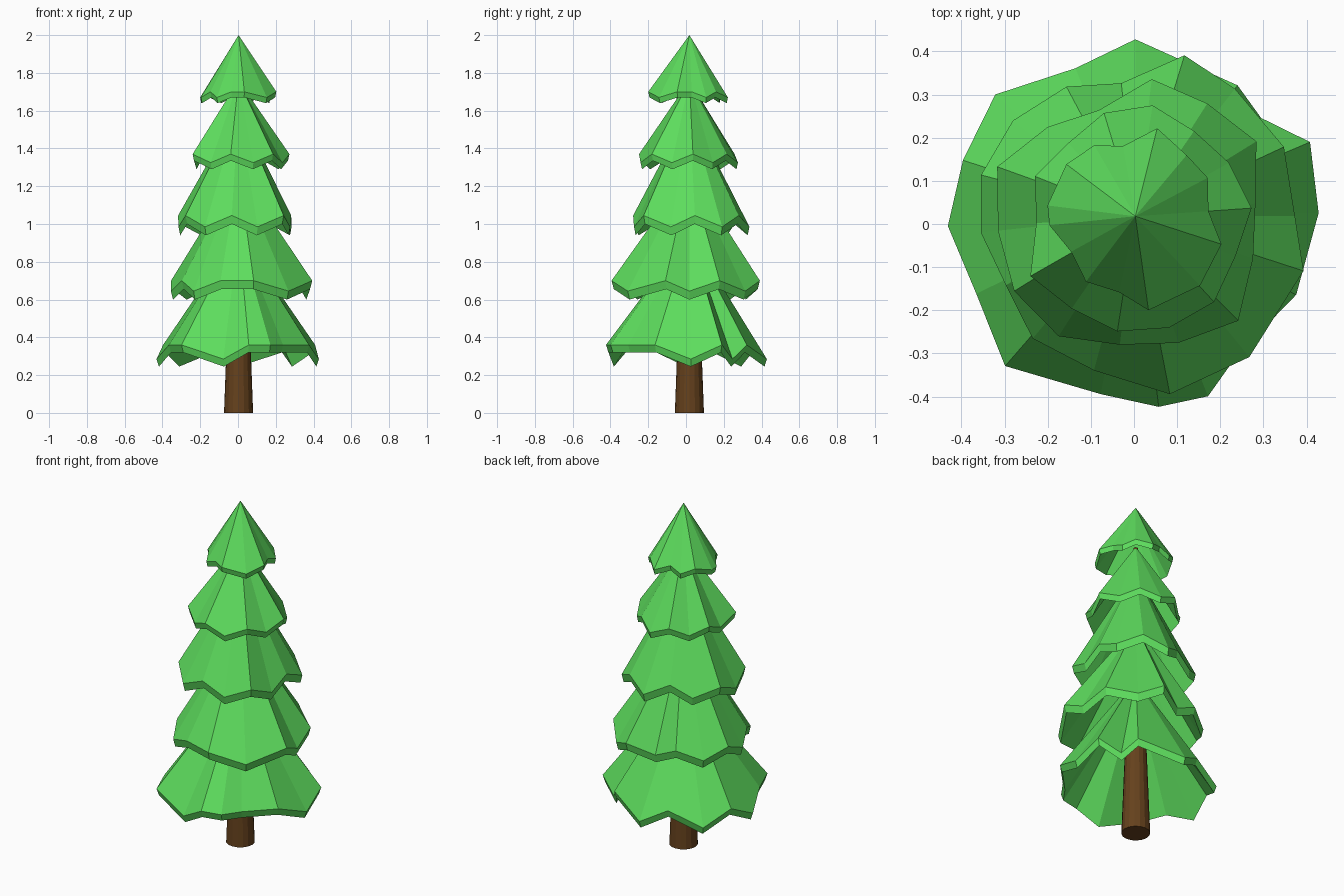
import bpy, bmesh, math

if "Cube" in bpy.data.objects:
    bpy.data.objects.remove(bpy.data.objects["Cube"])

CX, CY = 0.003, 0.018   # axis of the tree


def material(name, rgb):
    m = bpy.data.materials.new(name)
    m.diffuse_color = (*rgb, 1)
    m.use_nodes = True
    m.node_tree.nodes["Principled BSDF"].inputs["Base Color"].default_value = m.diffuse_color
    return m


green = material("needles", (0.11, 0.72, 0.11))
brown = material("bark", (0.13, 0.053, 0.012))


def add_object(name, bm, mat):
    bmesh.ops.recalc_face_normals(bm, faces=bm.faces)
    me = bpy.data.meshes.new(name)
    bm.to_mesh(me)
    bm.free()
    me.materials.append(mat)
    ob = bpy.data.objects.new(name, me)
    bpy.context.collection.objects.link(ob)
    return ob


def even(phase, n=14):
    return [phase + 360 * i / n for i in range(n)]


def tier(name, apex, high, low, lip, angles, hem, radii):
    """Hollow cone with a zigzag hem (L = drooping point, H = notch) and a thick lip."""
    bm = bmesh.new()
    outer, inner = [], []
    for a, h, r in zip(angles, hem, radii):
        z = low if h == "L" else high
        c, s = math.cos(math.radians(a)), math.sin(math.radians(a))
        r /= 100
        outer.append(bm.verts.new((CX + r * c, CY + r * s, z)))
        r *= 0.97
        inner.append(bm.verts.new((CX + r * c, CY + r * s, z - lip)))
    top = bm.verts.new((CX, CY, apex))
    under = bm.verts.new((CX, CY, apex - lip * 1.5))
    n = len(outer)
    for i in range(n):
        j = (i + 1) % n
        bm.faces.new((outer[i], outer[j], top))
        bm.faces.new((outer[i], inner[i], inner[j], outer[j]))
        bm.faces.new((inner[j], inner[i], under))
    return add_object(name, bm, green)


# Foliage tiers, bottom to top: hem radii in hundredths, counter-clockwise from +x
tier("foliage_tier_1", 0.95, 0.36, 0.285, 0.04,
     (1, 23, 38, 52, 90, 112, 139, 162, 183, 206, 229, 259, 277, 292, 306, 334),
     "LHLHLHLHLHHLHHHH",
     (42.5, 44, 37, 38.5, 41, 37, 43, 42, 43.5, 41, 46, 42, 44.5, 45, 40, 41.5))
tier("foliage_tier_2", 1.28, 0.70, 0.645, 0.045,
     (0, 25, 52, 73, 96, 118, 142, 165, 186, 208, 230, 255, 281, 309, 342), "LHLHLHLHLHLHHLH",
     (37, 38, 37.5, 39, 31, 34, 36, 37, 36, 34, 37, 37, 42, 42, 41))
tier("foliage_tier_3", 1.61, 1.045, 0.985, 0.045, even(6), "HL" * 7,
     (28, 33, 31, 32, 26, 29, 34, 32, 33, 33, 30, 31, 34, 29))
tier("foliage_tier_4", 1.76, 1.37, 1.325, 0.035, even(4), "HL" * 7,
     (27, 25, 24, 26, 25, 23, 25, 23, 28, 26, 27, 27, 27, 25))
tier("foliage_tier_5", 2.00, 1.70, 1.67, 0.03,
     (4, 28, 50, 76, 100, 120, 143, 173, 186, 209, 233, 258, 278, 313, 342), "HLHLHLHLLHLHHLH",
     (17, 19, 18.5, 21, 16.5, 19, 20, 20.5, 20, 17, 19, 18, 22, 22, 21))

# Tapering trunk running up through the tiers
bm = bmesh.new()
bmesh.ops.create_cone(bm, cap_ends=True, segments=16, radius1=0.077, radius2=0.012, depth=1.75)
bmesh.ops.translate(bm, verts=bm.verts, vec=(CX, CY, 0.875))
add_object("trunk", bm, brown)
